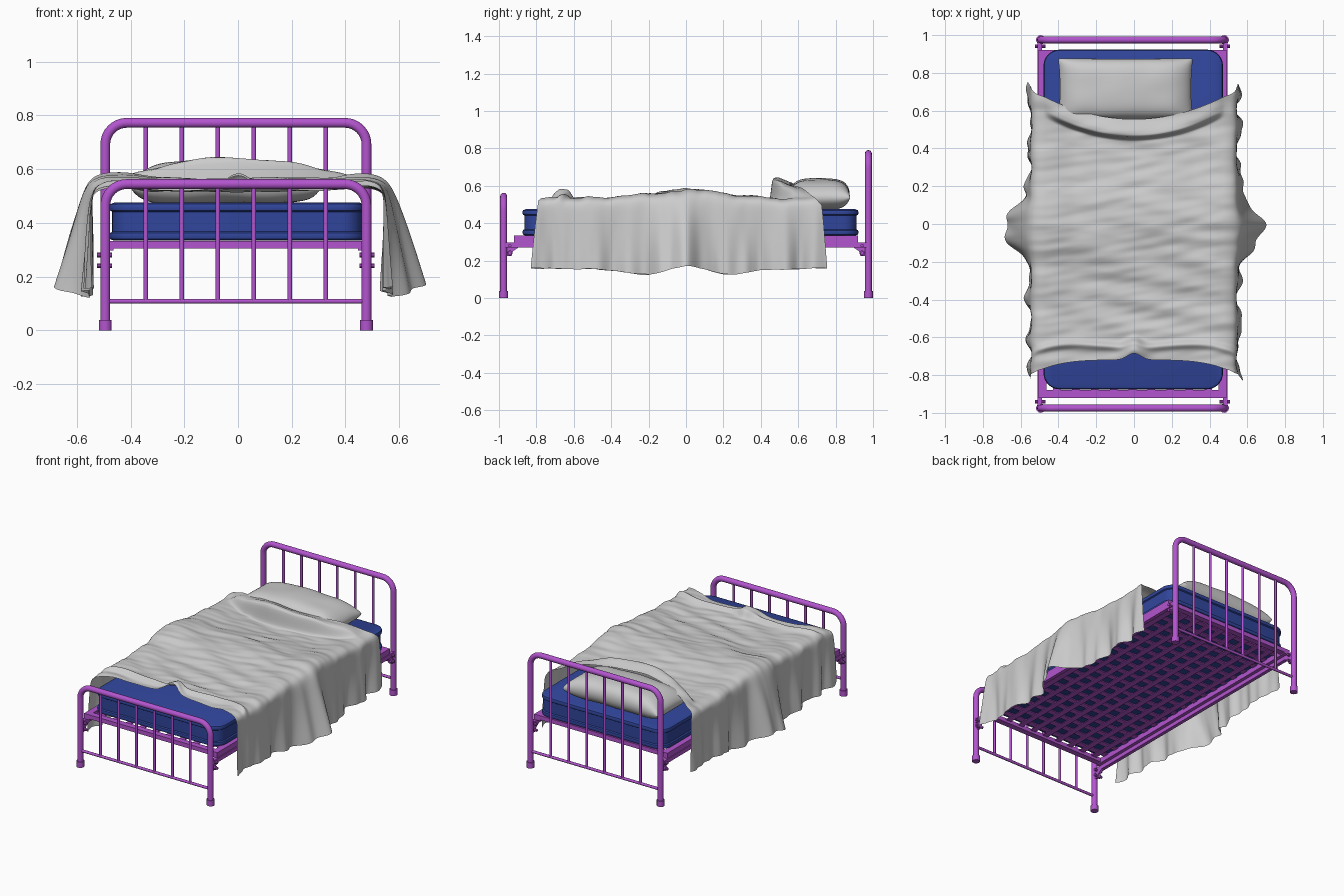
import bpy, bmesh, math
from mathutils import Vector, noise

if "Cube" in bpy.data.objects:
    bpy.data.objects.remove(bpy.data.objects["Cube"])


def material(name, rgb):
    m = bpy.data.materials.new(name)
    m.diffuse_color = (*rgb, 1)
    m.use_nodes = True
    m.node_tree.nodes["Principled BSDF"].inputs["Base Color"].default_value = m.diffuse_color
    return m


PURPLE = material("purple_metal", (0.45, 0.09, 0.62))
BLUE = material("blue_fabric", (0.03, 0.06, 0.33))
CX = -0.008  # the metal frame sits slightly left of the blanket's centre


def finish(bm, name, mat=None, angle=35, dx=0.0):
    bmesh.ops.recalc_face_normals(bm, faces=bm.faces)
    bmesh.ops.translate(bm, verts=bm.verts, vec=(dx, 0, 0))
    me = bpy.data.meshes.new(name)
    bm.to_mesh(me)
    bm.free()
    ob = bpy.data.objects.new(name, me)
    bpy.context.collection.objects.link(ob)
    if mat:
        me.materials.append(mat)
    bpy.ops.object.select_all(action='DESELECT')
    bpy.context.view_layer.objects.active = ob
    ob.select_set(True)
    bpy.ops.object.shade_smooth_by_angle(angle=math.radians(angle))
    return ob


def add_tube(bm, pts, r, n=14):
    """Sweep a circle along a path that lies in an xz plane or along one axis."""
    pts = [Vector(p) for p in pts]
    rings = []
    for i, p in enumerate(pts):
        d = (pts[min(i + 1, len(pts) - 1)] - pts[max(i - 1, 0)]).normalized()
        side = Vector((0, 1, 0)) if abs(d.y) < 0.5 else Vector((0, 0, 1))
        up = d.cross(side)
        rings.append([bm.verts.new(p + r * (math.cos(2 * math.pi * k / n) * side
                                            + math.sin(2 * math.pi * k / n) * up)) for k in range(n)])
    loft(bm, rings)


def loft(bm, rings):
    n = len(rings[0])
    for a, b in zip(rings, rings[1:]):
        for k in range(n):
            bm.faces.new((a[k], a[(k + 1) % n], b[(k + 1) % n], b[k]))
    bm.faces.new(rings[0])
    bm.faces.new(rings[-1])


def add_box(bm, lo, hi):
    vs = bmesh.ops.create_cube(bm, size=1)['verts']
    for v in vs:
        v.co = [(l + h) / 2 + c * (h - l) for l, h, c in zip(lo, hi, v.co)]


def smooth(t):
    t = max(0.0, min(1.0, t))
    return t * t * (3 - 2 * t)


# Head and foot frames: bent tube, lower rail, spindles and feet
def end_frame(name, y, top):
    X, R = 0.486, 0.08
    path = [(-X, y, 0.01)]
    path += [(-X + R - R * math.cos(t * math.pi / 16), y, top - R + R * math.sin(t * math.pi / 16))
             for t in range(9)]
    path += [(-px, py, pz) for px, py, pz in reversed(path)]
    bm = bmesh.new()
    add_tube(bm, path, 0.0185, 18)
    finish(bm, name + "_tube", PURPLE, dx=CX)
    bm = bmesh.new()
    add_tube(bm, [(-X, y, 0.108), (X, y, 0.108)], 0.009, 12)
    for i in range(6):
        x = -0.335 + i * 0.134
        add_tube(bm, [(x, y, 0.108), (x, y, top)], 0.0085, 12)
    finish(bm, name + "_spindles", PURPLE, dx=CX)
    bm = bmesh.new()
    for x in (-X, X):
        add_tube(bm, [(x, y, 0), (x, y, 0.038)], 0.0245, 18)
    finish(bm, name + "_feet", PURPLE, dx=CX)


end_frame("headboard", 0.975, 0.772)
end_frame("footboard", -0.975, 0.544)

# Base frame: angle-iron side rails and end rails
bm = bmesh.new()
for s in (-1, 1):
    x0, x1 = sorted((s * 0.478, s * 0.502))
    add_box(bm, (x0, -0.965, 0.27), (x1, 0.965, 0.297))
    x0, x1 = sorted((s * 0.455, s * 0.497))
    add_box(bm, (x0, -0.92, 0.297), (x1, 0.92, 0.333))
    y0, y1 = sorted((s * 0.88, s * 0.92))
    add_box(bm, (-0.46, y0, 0.305), (0.46, y1, 0.333))
finish(bm, "base_rails", PURPLE, dx=CX)

# Woven strip lattice under the mattress
bm = bmesh.new()
for i in range(9):
    x = -0.4 + i * 0.1
    add_box(bm, (x - 0.02, -0.885, 0.322), (x + 0.02, 0.885, 0.327))
for i in range(18):
    y = -0.825 + i * 0.097
    add_box(bm, (-0.46, y - 0.02, 0.327), (0.46, y + 0.02, 0.332))
finish(bm, "base_lattice", PURPLE, dx=CX)

# Corner gusset brackets with bolts
bm = bmesh.new()
for sx in (-1, 1):
    for sy in (-1, 1):
        prof = [(0.965, 0.295), (0.885, 0.295), (0.895, 0.27), (0.925, 0.25), (0.932, 0.225), (0.965, 0.225)]
        loft(bm, [[bm.verts.new((sx * x, sy * y, z)) for y, z in prof] for x in (0.478, 0.493)])
        for z in (0.24, 0.28):
            add_tube(bm, [(sx * 0.46, sy * 0.942, z), (sx * 0.516, sy * 0.942, z)], 0.009, 10)
            add_tube(bm, [(sx * 0.493, sy * 0.942, z), (sx * 0.503, sy * 0.942, z)], 0.014, 10)
finish(bm, "corner_brackets", PURPLE, dx=CX)

# Mattress: rounded rectangle lofted through a piped profile
bm = bmesh.new()
rings = []
for inset, z in [(0.016, 0.334), (0.004, 0.339), (0, 0.35), (0.003, 0.362), (0.011, 0.367), (0.011, 0.441),
                 (0.003, 0.446), (0, 0.458), (0.004, 0.469), (0.018, 0.475)]:
    ring, r = [], 0.085 - inset
    for cx, cy, a0 in [(0.39, 0.838, 0), (-0.39, 0.838, 90), (-0.39, -0.79, 180), (0.39, -0.79, 270)]:
        for k in range(9):
            a = math.radians(a0 + k * 11.25)
            ring.append(bm.verts.new((cx + r * math.cos(a), cy + r * math.sin(a), z)))
    rings.append(ring)
loft(bm, rings)
finish(bm, "mattress", BLUE, dx=-0.004)


# Grid surface from a function of (a, b) in -1..1
def add_sheet(bm, fn, nu, nv):
    g = [[bm.verts.new(fn(2 * i / nu - 1, 2 * j / nv - 1)) for j in range(nv + 1)] for i in range(nu + 1)]
    for i in range(nu):
        for j in range(nv):
            bm.faces.new((g[i][j], g[i + 1][j], g[i + 1][j + 1], g[i][j + 1]))


# Pillow: two puffed sheets welded at the seam, with pinched sides and soft ears
def pillow(sign):
    def fn(a, b):
        a, b = math.sin(a * math.pi / 2), math.sin(b * math.pi / 2)
        ear = 1 - 0.05 * (a * b) ** 8
        x = -0.045 + 0.37 * a * ear * (1 - 0.06 * (1 - b ** 4))
        y = 0.715 + 0.17 * b * ear * (1 - 0.06 * (1 - a ** 6))
        h = 0.083 * (max(0, 1 - a ** 4) * max(0, 1 - b ** 4)) ** 0.5
        h *= 1 + 0.1 * noise.noise(Vector((x * 7, y * 7, sign)))
        return (x, y, 0.556 - 0.02 * a * a + sign * h)
    return fn


bm = bmesh.new()
for sign in (-1, 1):
    add_sheet(bm, pillow(sign), 48, 28)
bmesh.ops.remove_doubles(bm, verts=bm.verts, dist=0.0005)
finish(bm, "pillow", None, 80)


# Blanket: flat top, hanging sides with folds, hood over the pillow
def blanket(a, b):
    s, sg = abs(a) * 0.95, (1 if a >= 0 else -1)
    h = max(0.0, (s - 0.48) / 0.47)
    x = min(s, 0.48)
    head = 0.555 + 0.165 * min(s / 0.56, 1) ** 2 + 0.035 * h
    foot = -(0.72 + 0.065 * min(s / 0.52, 1) ** 4 - 0.035 * math.exp(-(s / 0.05) ** 2) + 0.045 * h)
    y = foot + (head - foot) * (b + 1) / 2
    top = 0.52 + 0.045 * math.exp(-(y / 0.25) ** 2) + 0.015 * smooth((x - 0.3) / 0.15)
    # cross wrinkles
    w = noise.noise(Vector((sg * x * 3 + 0.4 * y, y * 11 + sg * x * 2, 0.3)))
    w2 = noise.noise(Vector((sg * x * 5, y * 24 - sg * x * 4, 5.1)))
    top += (0.014 * w + 0.006 * w2) * (1 - 0.6 * min(h * 3, 1))
    # raised hood at the head end and rumple at the foot end
    d, e = head - y, y - foot
    hood = smooth((0.115 - d) / 0.05) * max(0, 1 - (x / 0.48) ** 3)
    top += 0.115 * hood - 0.02 * hood * smooth((0.05 - d) / 0.05)
    y -= 0.02 * hood * smooth(d / 0.05)
    top += 0.06 * math.exp(-(s / 0.07) ** 2 - ((e - 0.02) / 0.05) ** 2)
    top += 0.022 * math.exp(-((e - 0.06 - 0.1 * x) / 0.02) ** 2) * (1 - min(h * 4, 1))
    # hanging sides
    drop = 0.375 + 0.055 * math.exp(-(y / 0.4) ** 2) - 0.02 * math.cos(y * 13) * math.exp(-(y / 0.4) ** 2)
    fold = 0.016 * math.sin(y * 31 + 2 * math.sin(y * 7 + sg)) + 0.02 * noise.noise(Vector((sg * 3, y * 14, h)))
    out = 0.012 + 0.13 * math.exp(-((y + 0.02) / 0.14) ** 2) + fold
    x += 0.065 * (1 - math.exp(-h / 0.06)) + h * out
    z = top - drop * (h ** 1.25)
    return (sg * x, y, z)


bm = bmesh.new()
add_sheet(bm, blanket, 150, 180)
finish(bm, "blanket", None, 80)
